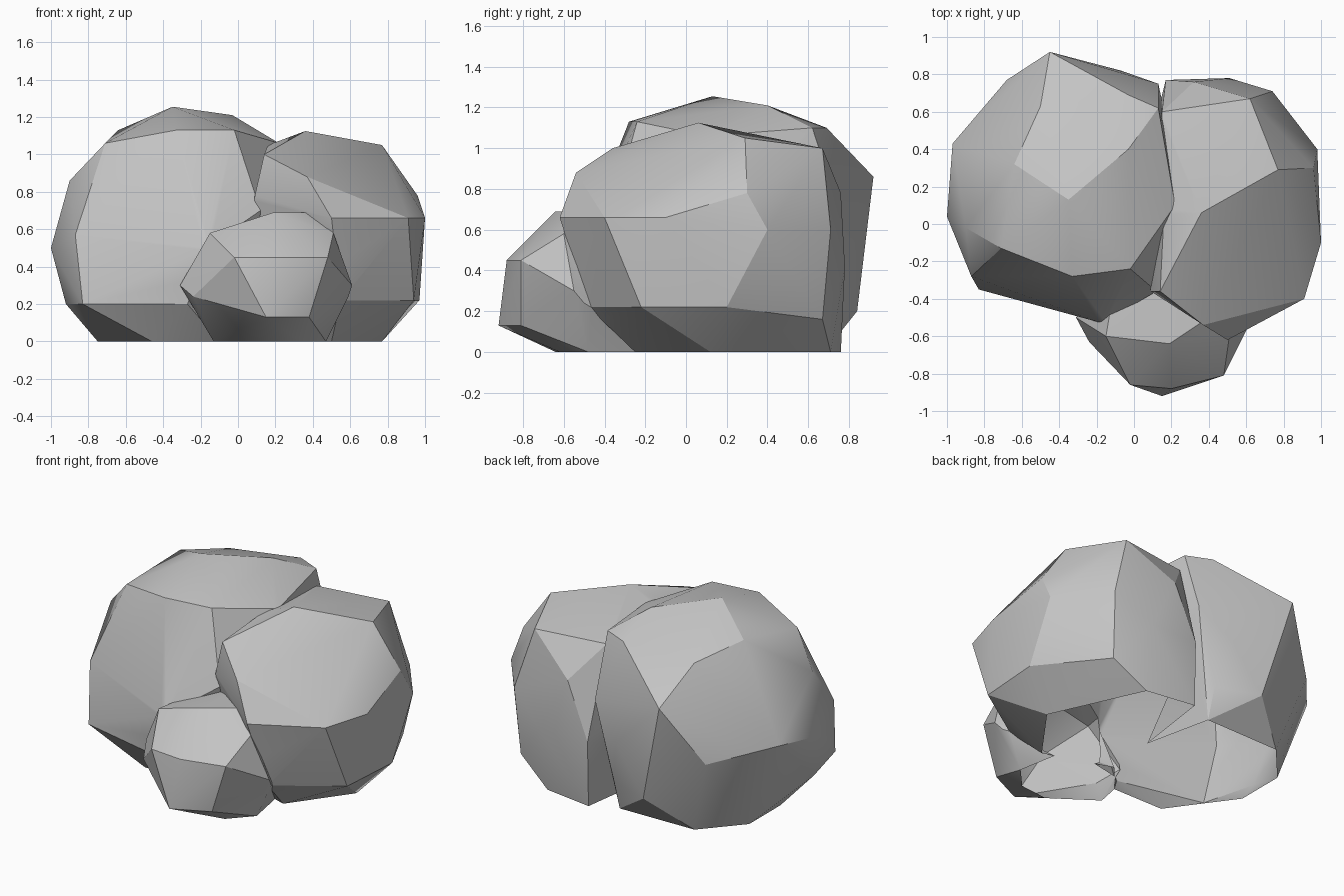
import bpy
import bmesh
import math

default_cube = bpy.data.objects.get("Cube")
if default_cube:
    bpy.data.objects.remove(default_cube, do_unlink=True)

# One plain stone colour
stone = bpy.data.materials.new("grey_stone")
stone.use_nodes = True
stone_colour = (.55, .55, .55, 1)
stone.diffuse_color = stone_colour
shader = next(node for node in stone.node_tree.nodes if node.type == 'BSDF_PRINCIPLED')
shader.inputs["Base Color"].default_value = stone_colour
shader.inputs["Roughness"].default_value = .9


def contour(height, *corners):
    """Corners of a boulder that share one height."""
    return [(x, y, height) for x, y in corners]


def boulder(name, *contours):
    """Wrap faceted stone around stacked contours."""
    mesh = bpy.data.meshes.new(name)
    bm = bmesh.new()
    for corners in contours:
        for corner in corners:
            bm.verts.new(corner)
    hull = bmesh.ops.convex_hull(bm, input=bm.verts[:])
    leftovers = {item for key in ("geom_interior", "geom_unused") for item in hull[key]
                 if isinstance(item, bmesh.types.BMVert)}
    bmesh.ops.delete(bm, geom=list(leftovers), context='VERTS')
    bmesh.ops.recalc_face_normals(bm, faces=bm.faces[:])
    bm.to_mesh(mesh)
    bm.free()
    mesh.materials.append(stone)
    rock = bpy.data.objects.new(name, mesh)
    bpy.context.collection.objects.link(rock)
    return rock


def merge(base, other):
    """Fuse two boulders so that no walls remain inside."""
    union = base.modifiers.new("fuse", 'BOOLEAN')
    union.operation = 'UNION'
    union.solver = 'EXACT'
    union.object = other
    bpy.ops.object.modifier_apply(modifier=union.name)
    bpy.data.objects.remove(other, do_unlink=True)


# Tall boulder on the -x side
large = boulder(
    "boulder_cluster",
    contour(0, (-.75, .1), (-.46, -.3), (-.1, -.3), (.15, 0), (0, .68), (-.53, .67), (-.75, .42)),
    contour(.2, (-.92, 0), (-.83, -.35), (-.27, -.48), (-.28, .84), (0, .74)),
    contour(.5, (-1, .04), (-.17, -.53), (-.68, .77), (-.28, .84), (-.07, .82)),
    contour(.57, (-.87, -.28), (-.97, .43)),
    contour(.7, (.12, -.36), (.25, .2), (.13, .75)),
    contour(.86, (-.45, .92), (-.9, -.02)),
    contour(1.06, (-.71, -.13), (.22, .1), (-.5, .63)),
    contour(1.1, (.13, .62), (-.03, .69)),
    contour(1.13, (-.33, -.28), (-.02, -.24), (-.64, .32)),
    contour(1.21, (-.03, .4)),
    contour(1.255, (-.35, .13)),
)

# Broad boulder on the +x side
broad = boulder(
    "broad_boulder",
    contour(0, (.77, .12), (.5, -.25), (.05, -.1), (.5, .71), (.17, .76)),
    contour(.22, (.55, -.48), (.94, -.22), (.97, .2)),
    contour(.16, (.72, .67)),
    contour(.42, (.51, .78), (.17, .77)),
    contour(.6, (.98, .4), (.74, .71), (.05, .3)),
    contour(.66, (.5, -.62), (.91, -.4), (1, -.1)),
    contour(.78, (.32, .76), (.96, .3), (.09, -.36)),
    contour(.88, (.37, -.54)),
    contour(1, (.14, -.36), (.62, .67), (.15, .6)),
    contour(1.05, (.16, .05), (.77, .29)),
    contour(1.125, (.36, .06)),
)

# Small boulder in front
small = boulder(
    "small_boulder",
    contour(0, (.15, -.64), (.34, -.62), (-.13, -.45), (.47, -.48), (.4, -.1), (-.08, -.2)),
    contour(.13, (.15, -.92), (.38, -.81), (-.18, -.5)),
    contour(.24, (-.24, -.63), (.59, -.5)),
    contour(.3, (-.31, -.5), (.61, -.55)),
    contour(.45, (-.02, -.86), (.2, -.88), (.48, -.81)),
    contour(.58, (-.15, -.6), (.51, -.6), (-.1, -.3)),
    contour(.69, (.19, -.64), (.4, -.5), (.2, -.3)),
)

# Fuse the three into one hollow cluster
bpy.ops.object.select_all(action='DESELECT')
large.select_set(True)
bpy.context.view_layer.objects.active = large
merge(large, broad)
merge(large, small)

# Open underside where the stones meet the ground
bm = bmesh.new()
bm.from_mesh(large.data)
underside = [face for face in bm.faces if all(v.co.z < .001 for v in face.verts)]
bmesh.ops.delete(bm, geom=underside, context='FACES')
bm.to_mesh(large.data)
bm.free()

# Soft shading inside broad facets, crisp ridges between them
bpy.ops.object.shade_smooth_by_angle(angle=math.radians(25))
